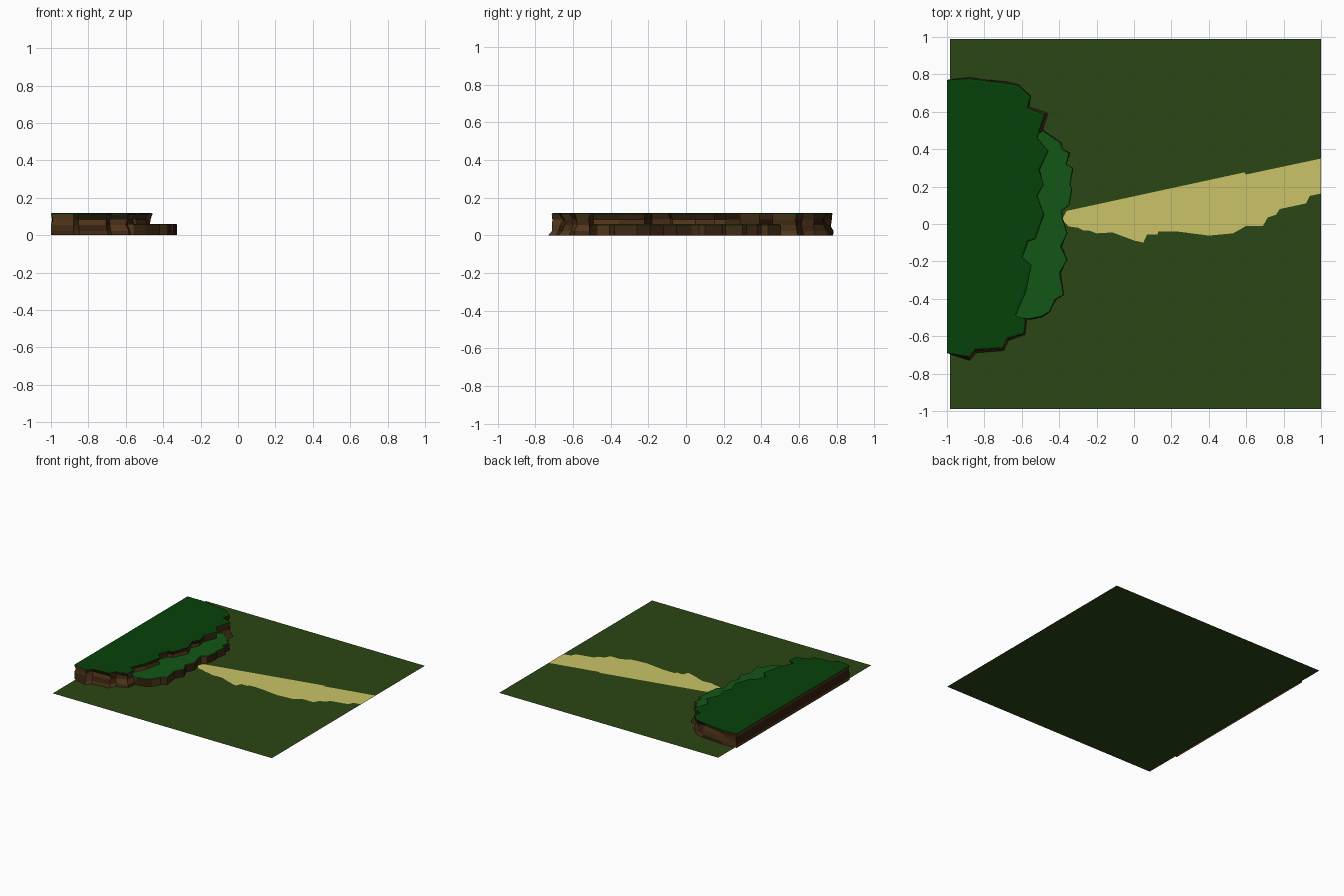
import bpy, bmesh, random
from mathutils import Vector

if "Cube" in bpy.data.objects:
    bpy.data.objects.remove(bpy.data.objects["Cube"])

random.seed(4)


def material(name, srgb):
    m = bpy.data.materials.new(name)
    m.diffuse_color = [(c / 255) ** 2.2 for c in srgb] + [1]
    m.use_nodes = True
    m.node_tree.nodes["Principled BSDF"].inputs["Base Color"].default_value = m.diffuse_color
    return m


grass = material("grass", (47, 72, 27))
sand = material("sand", (200, 194, 103))
dark_grass = material("dark_grass", (15, 68, 18))
mid_grass = material("mid_grass", (26, 87, 28))
rocks = [material("rock_a", (82, 56, 32)), material("rock_b", (66, 46, 26)),
         material("rock_c", (56, 36, 22))]


def finish(name, bm, mats):
    bmesh.ops.recalc_face_normals(bm, faces=bm.faces)
    me = bpy.data.meshes.new(name)
    bm.to_mesh(me)
    bm.free()
    for m in mats:
        me.materials.append(m)
    ob = bpy.data.objects.new(name, me)
    bpy.context.collection.objects.link(ob)


def flat(name, outline, z, mat):
    bm = bmesh.new()
    f = bm.faces.new([bm.verts.new((x, y, z)) for x, y in outline])
    f.normal_update()
    up = f.normal.z > 0
    me = bpy.data.meshes.new(name)
    if not up:
        f.normal_flip()
    bm.to_mesh(me)
    bm.free()
    me.materials.append(mat)
    bpy.context.collection.objects.link(bpy.data.objects.new(name, me))


def offset_ring(outline, d, jitter):
    """Clockwise outline pushed outwards by d, with random variation."""
    ring, n = [], len(outline)
    for i, p in enumerate(outline):
        a, b = Vector(outline[i - 1]), Vector(outline[(i + 1) % n])
        t = (b - a).normalized()
        q = Vector(p) + Vector((-t.y, t.x)) * (d + random.uniform(-jitter, jitter))
        ring.append((max(q.x, -1), q.y))
    return ring


def loft(name, outline, levels, mats, top):
    """Levels are (z, outward offset, jitter), from bottom to top."""
    bm = bmesh.new()
    rings = [[bm.verts.new((x, y, z)) for x, y in offset_ring(outline, d, j)]
             for z, d, j in levels]
    n = len(outline)
    for lo, hi in zip(rings, rings[1:]):
        for i in range(n):
            k = (i + 1) % n
            f = bm.faces.new((lo[i], lo[k], hi[k], hi[i]))
            f.material_index = random.randrange(len(mats))
    if top:
        bm.faces.new(rings[-1])
    finish(name, bm, mats)


# Ground sheet
flat("ground", [(-.985, -.99), (1, -.99), (1, .99), (-.985, .99)], 0, grass)

# Sandy path, ragged on its near side
flat("path", [
    (-.36, .07), (.59, .276), (.60, .265), (1, .35), (1, .163), (.94, .15), (.92, .11),
    (.78, .08), (.76, .05), (.715, .035), (.69, -.01), (.60, -.01), (.53, -.05),
    (.40, -.062), (.23, -.04), (.13, -.04), (.125, -.056), (.07, -.056), (.05, -.10),
    (0, -.088), (-.115, -.045), (-.20, -.05), (-.24, -.035), (-.27, -.035),
    (-.30, -.02), (-.35, -.013), (-.385, .024)], .001, sand)

# Upper plateau: rock wall with a pinched waist and a grass cap
plateau = [
    (-1, .77), (-.88, .775), (-.68, .75), (-.62, .74), (-.555, .68), (-.57, .62),
    (-.48, .585), (-.52, .46), (-.46, .39), (-.51, .29), (-.485, .21), (-.52, .15),
    (-.485, .05), (-.53, -.08), (-.57, -.09), (-.60, -.18), (-.55, -.22), (-.58, -.36),
    (-.635, -.49), (-.58, -.51), (-.59, -.585), (-.68, -.61), (-.70, -.66),
    (-.85, -.67), (-.88, -.71), (-1, -.69)]
loft("plateau_rock", plateau,
     [(0, .013, .01), (.022, .006, .008), (.055, -.008, .01), (.085, -.01, .01),
      (.112, .004, .003)], rocks, False)
loft("plateau_grass", plateau, [(.11, .003, 0), (.116, .002, 0), (.119, -.008, 0)],
     [dark_grass], True)

# Lower terrace in front of the plateau
terrace = [
    (-.56, .46), (-.485, .50), (-.39, .435), (-.38, .40), (-.345, .38), (-.36, .32),
    (-.325, .30), (-.34, .21), (-.33, .19), (-.345, .10), (-.385, .07), (-.38, .03),
    (-.355, -.05), (-.39, -.12), (-.355, -.19), (-.395, -.26), (-.375, -.38),
    (-.42, -.405), (-.45, -.47), (-.49, -.495), (-.56, -.51), (-.64, -.50), (-.66, -.2)]
loft("terrace_rock", terrace, [(0, 0, .003), (.056, 0, 0)], rocks, False)
loft("terrace_grass", terrace, [(.056, 0, 0), (.06, -.004, 0)], [mid_grass], True)
